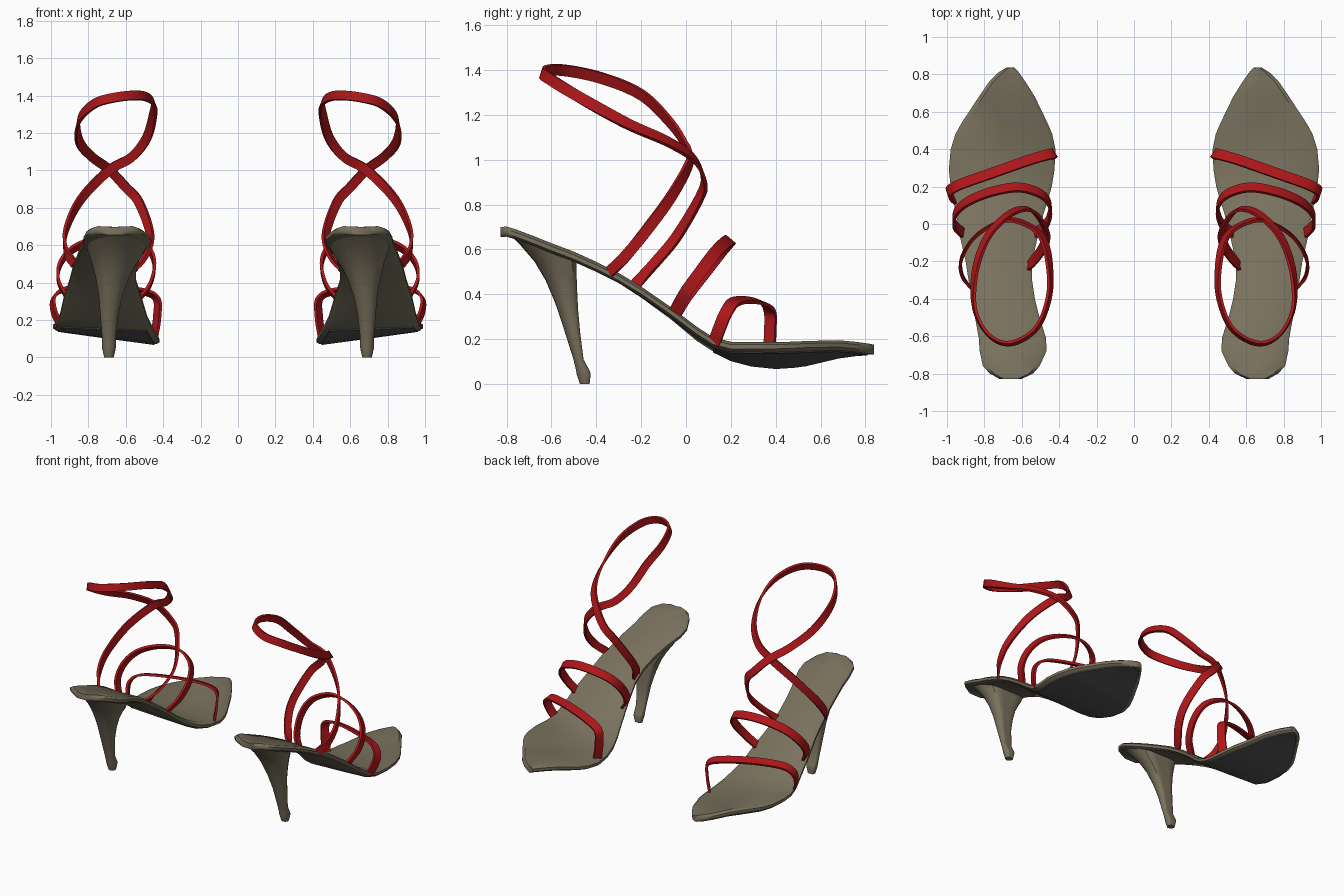
import bpy, bmesh, math
from mathutils import Vector


def material(name, color):
    m = bpy.data.materials.new(name)
    m.diffuse_color = (*color, 1)
    return m


TAN = material("khaki", (0.19, 0.165, 0.11))
RED = material("red", (0.42, 0.008, 0.01))
DARK = material("dark_grey", (0.09, 0.09, 0.095))


def loft(name, rings, mat, angle=40):
    """Skin closed rings, cap the ends, mirror to make the pair."""
    bm = bmesh.new()
    rows = [[bm.verts.new(p) for p in r] for r in rings]
    n = len(rows[0])
    for a, b in zip(rows, rows[1:]):
        for i in range(n):
            j = (i + 1) % n
            bm.faces.new((a[i], a[j], b[j], b[i]))
    bm.faces.new(rows[0])
    bm.faces.new(rows[-1])
    bmesh.ops.recalc_face_normals(bm, faces=bm.faces)
    me = bpy.data.meshes.new(name)
    bm.to_mesh(me)
    bm.free()
    me.materials.append(mat)
    ob = bpy.data.objects.new(name, me)
    bpy.context.collection.objects.link(ob)
    bpy.ops.object.select_all(action='DESELECT')
    ob.select_set(True)
    bpy.context.view_layer.objects.active = ob
    bpy.ops.object.shade_smooth_by_angle(angle=math.radians(angle))
    ob.modifiers.new("pair", 'MIRROR').use_mirror_merge = False
    return ob


def spline(pts, steps=8):
    """Catmull-Rom through the points."""
    p = [Vector(q) for q in pts]
    p = [2 * p[0] - p[1]] + p + [2 * p[-1] - p[-2]]
    out = []
    for a, b, c, d in zip(p, p[1:], p[2:], p[3:]):
        for k in range(steps):
            t = k / steps
            out.append(0.5 * (2 * b + (c - a) * t + (2 * a - 5 * b + 4 * c - d) * t * t
                              + (3 * b - a - 3 * c + d) * t ** 3))
    return out + [p[-2]]


# Footbed stations: y, inner x, outer x, inner z, outer z
STATIONS = [
    (-.828, .60, .72, .70, .70), (-.80, .54, .77, .702, .702), (-.76, .505, .808, .69, .69),
    (-.68, .468, .825, .66, .66), (-.61, .47, .83, .632, .632), (-.5, .505, .85, .59, .59),
    (-.4, .53, .866, .545, .545), (-.3, .545, .885, .495, .495), (-.2, .545, .90, .43, .435),
    (-.07, .515, .93, .335, .345), (.05, .485, .95, .235, .255), (.12, .462, .965, .19, .21),
    (.2, .44, .98, .15, .19), (.29, .425, .99, .125, .19), (.4, .42, .98, .113, .19),
    (.48, .437, .955, .118, .192), (.535, .46, .925, .125, .195), (.68, .53, .83, .16, .198),
    (.76, .58, .775, .172, .19), (.81, .615, .725, .176, .182), (.838, .64, .68, .176, .176)]


def section(st, prof):
    """prof: list of (side 0..1, inset, depth below top)."""
    y, xi, xo, zi, zo = st
    w = xo - xi
    ring = []
    for side, inset, depth in prof:
        x = xi + side * w + (1 - 2 * side) * min(inset, w * .35)
        ring.append((x, y, zi + (zo - zi) * (x - xi) / w - depth))
    return ring


slab = [(0, .022, 0), (.5, 0, .004), (1, .022, 0), (1, 0, .014), (1, 0, .033), (1, .018, .045),
        (.5, 0, .045), (0, .018, .045), (0, 0, .033), (0, 0, .014)]
loft("footbed", [section(s, slab) for s in STATIONS], TAN)

# Dark outsole under the forefoot
tread = [(0, .024, .04), (1, .024, .04), (1, .028, .05), (.5, 0, .051), (0, .028, .05)]
loft("outsole", [section(s, tread) for s in STATIONS[11:-1]], DARK)

# Heel rings: back z, front z, back y, front y, half width, centre x
HEEL = [
    (.665, .56, -.785, -.49, .165, .65), (.615, .50, -.735, -.488, .14, .655),
    (.545, .46, -.675, -.487, .115, .663), (.46, .41, -.625, -.485, .09, .672),
    (.36, .33, -.583, -.481, .066, .68), (.25, .24, -.546, -.473, .05, .688),
    (.11, .11, -.502, -.457, .037, .69), (.06, .06, -.49, -.43, .037, .69),
    (.045, .045, -.488, -.425, .036, .69), (0, 0, -.473, -.43, .025, .69)]


def heel_ring(zb, zf, yb, yf, hw, cx, n=20):
    ring = []
    for i in range(n):
        a = 2 * math.pi * i / n
        t = min((math.cos(a) + 1) / 1.7, 1)  # flattened breast face
        ring.append((cx + hw * math.sin(a), yb + (yf - yb) * t, zb + (zf - zb) * t))
    return ring


loft("heel", [heel_ring(*h) for h in HEEL], TAN)


def strap(name, pts, center, width=.056, thick=.016):
    """Flat ribbon that faces away from the foot."""
    path = spline(pts)
    rings = []
    for i, p in enumerate(path):
        t = (path[min(i + 1, len(path) - 1)] - path[max(i - 1, 0)]).normalized()
        n = p - center(p)
        n = (n - t * n.dot(t)).normalized()
        s = t.cross(n) * width / 2
        n *= thick / 2
        rings.append([p + s + n, p - s + n, p - s - n, p + s - n])
    loft(name, rings, RED)


# Straps, inner to outer
strap("toe_strap", [
    (.45, .37, .10), (.432, .375, .22), (.44, .375, .32), (.55, .345, .36), (.75, .275, .375),
    (.92, .215, .365), (.985, .18, .32), (.985, .15, .25), (.955, .125, .18)],
    lambda p: Vector((.7, .2, .15)))
strap("instep_strap", [
    (.53, -.05, .31), (.47, .0, .39), (.447, .085, .5), (.49, .155, .59), (.61, .195, .638),
    (.75, .175, .63), (.88, .125, .58), (.95, .065, .5), (.96, .0, .41), (.915, -.05, .32)],
    lambda p: Vector((.7, -.05, .35)))
strap("ankle_strap", [
    (.565, -.23, .44), (.49, -.13, .55), (.47, -.04, .66), (.53, .06, .83), (.6, .08, .91),
    (.69, .035, 1.005), (.79, -.08, 1.08), (.85, -.26, 1.16), (.85, -.46, 1.27),
    (.77, -.6, 1.355), (.655, -.638, 1.39), (.52, -.555, 1.4), (.453, -.38, 1.365),
    (.455, -.2, 1.29), (.49, -.075, 1.17), (.57, -.005, 1.07), (.69, .02, 1.0),
    (.84, -.06, .845), (.92, -.18, .68), (.92, -.27, .57), (.875, -.34, .5)],
    lambda p: Vector((.67, -.32, p.z - .1)), width=.05)
